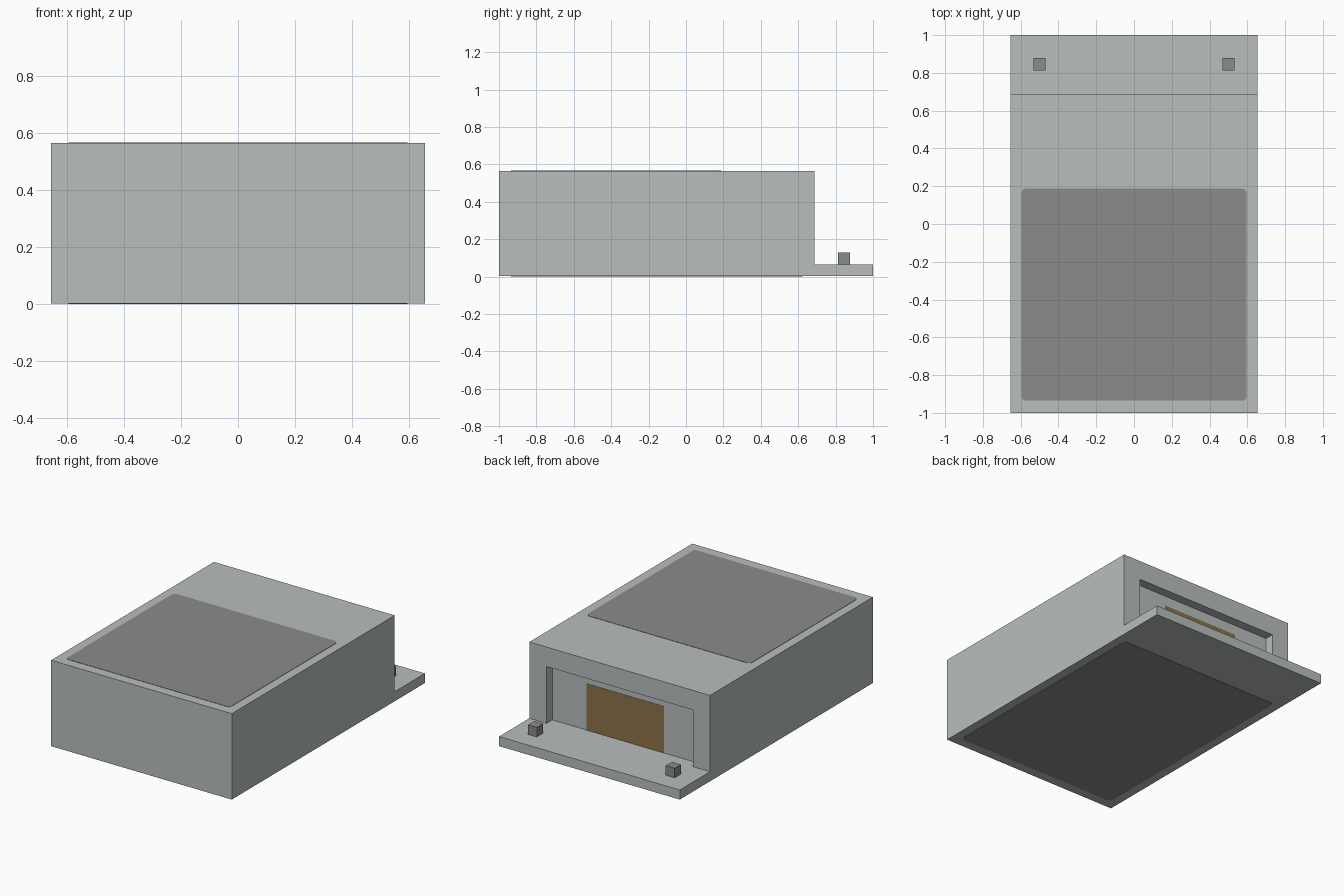
import bpy, bmesh, math
from mathutils import Vector

cube = bpy.data.objects.get("Cube")
if cube:
    bpy.data.objects.remove(cube, do_unlink=True)

W, FRONT, WALL, BACK = 0.655, -1.0, 0.687, 1.0     # half width and depths
BASE, LEDGE, TOP = 0.002, 0.065, 0.565             # heights
SLOT_W, SLOT_TOP, SLOT_DEPTH = 0.53, 0.437, 0.06   # recess in the back wall


def material(name, srgb):
    col = [((c / 255 + 0.055) / 1.055) ** 2.4 for c in srgb] + [1.0]
    m = bpy.data.materials.new(name)
    m.use_nodes = True
    m.diffuse_color = col
    m.node_tree.nodes["Principled BSDF"].inputs["Base Color"].default_value = col
    return m


shell = material("pale grey shell", (184, 191, 190))
grey = material("mid grey", (139, 139, 139))
brown = material("brown", (141, 114, 73))


def finish(name, bm, mat):
    bmesh.ops.recalc_face_normals(bm, faces=bm.faces)
    mesh = bpy.data.meshes.new(name)
    bm.to_mesh(mesh)
    bm.free()
    mesh.materials.append(mat)
    obj = bpy.data.objects.new(name, mesh)
    bpy.context.collection.objects.link(obj)
    return obj


def extrude_profile(points, offset):
    bm = bmesh.new()
    face = bm.faces.new([bm.verts.new(p) for p in points])
    out = bmesh.ops.extrude_face_region(bm, geom=[face])["geom"]
    verts = [g for g in out if isinstance(g, bmesh.types.BMVert)]
    bmesh.ops.translate(bm, verts=verts, vec=offset)
    return bm


def rounded_plate(name, x, y0, y1, z, thick, r=0.022, steps=4):
    corners = [(x - r, y1 - r), (-x + r, y1 - r), (-x + r, y0 + r), (x - r, y0 + r)]
    pts = []
    for i, (cx, cy) in enumerate(corners):
        for k in range(steps + 1):
            a = math.radians(90) * (i + k / steps)
            pts.append((cx + r * math.cos(a), cy + r * math.sin(a), z))
    return finish(name, extrude_profile(pts, (0, 0, thick)), grey)


def box(name, centre, size, mat):
    bm = bmesh.new()
    bmesh.ops.create_cube(bm, size=1)
    bmesh.ops.scale(bm, verts=bm.verts, vec=size)
    bmesh.ops.translate(bm, verts=bm.verts, vec=centre)
    return finish(name, bm, mat)


# Body: stepped side profile drawn across the full width
profile = [(FRONT, BASE), (BACK, BASE), (BACK, LEDGE),
           (WALL, LEDGE), (WALL, TOP), (FRONT, TOP)]
bm = extrude_profile([(-W, y, z) for y, z in profile], (2 * W, 0, 0))


# Recess: divide the back wall and push the middle panel inwards
def wall_panel():
    panels = [f for f in bm.faces
              if all(abs(v.co.y - WALL) < 1e-4 for v in f.verts)]
    return min(panels, key=lambda f: (round(abs(f.calc_center_bounds().x), 3),
                                      f.calc_center_bounds().z))


for point, normal in (((SLOT_W, 0, 0), (1, 0, 0)), ((-SLOT_W, 0, 0), (1, 0, 0)),
                      ((0, 0, SLOT_TOP), (0, 0, 1))):
    f = wall_panel()
    bmesh.ops.bisect_plane(bm, geom=[f, *f.edges, *f.verts],
                           plane_co=point, plane_no=normal)
inner = bmesh.ops.extrude_discrete_faces(bm, faces=[wall_panel()])["faces"][0]
bmesh.ops.translate(bm, verts=inner.verts, vec=Vector((0, -SLOT_DEPTH, 0)))
finish("body", bm, shell)

# Grey panels on the top and the underside
rounded_plate("top_panel", 0.595, -0.935, 0.187, TOP - 0.002, 0.004)
rounded_plate("bottom_panel", 0.595, -0.935, 0.622, 0, 0.004)

# Brown plate on the recess wall
box("recess_plate", (0, WALL - SLOT_DEPTH, (LEDGE + 0.37) / 2),
    (0.56, 0.004, 0.37 - LEDGE), brown)

# Pegs on the rear ledge
for side, x in (("left", 0.5), ("right", -0.5)):
    box(side + "_peg", (x, 0.845, 0.095), (0.065, 0.065, 0.065), grey)
